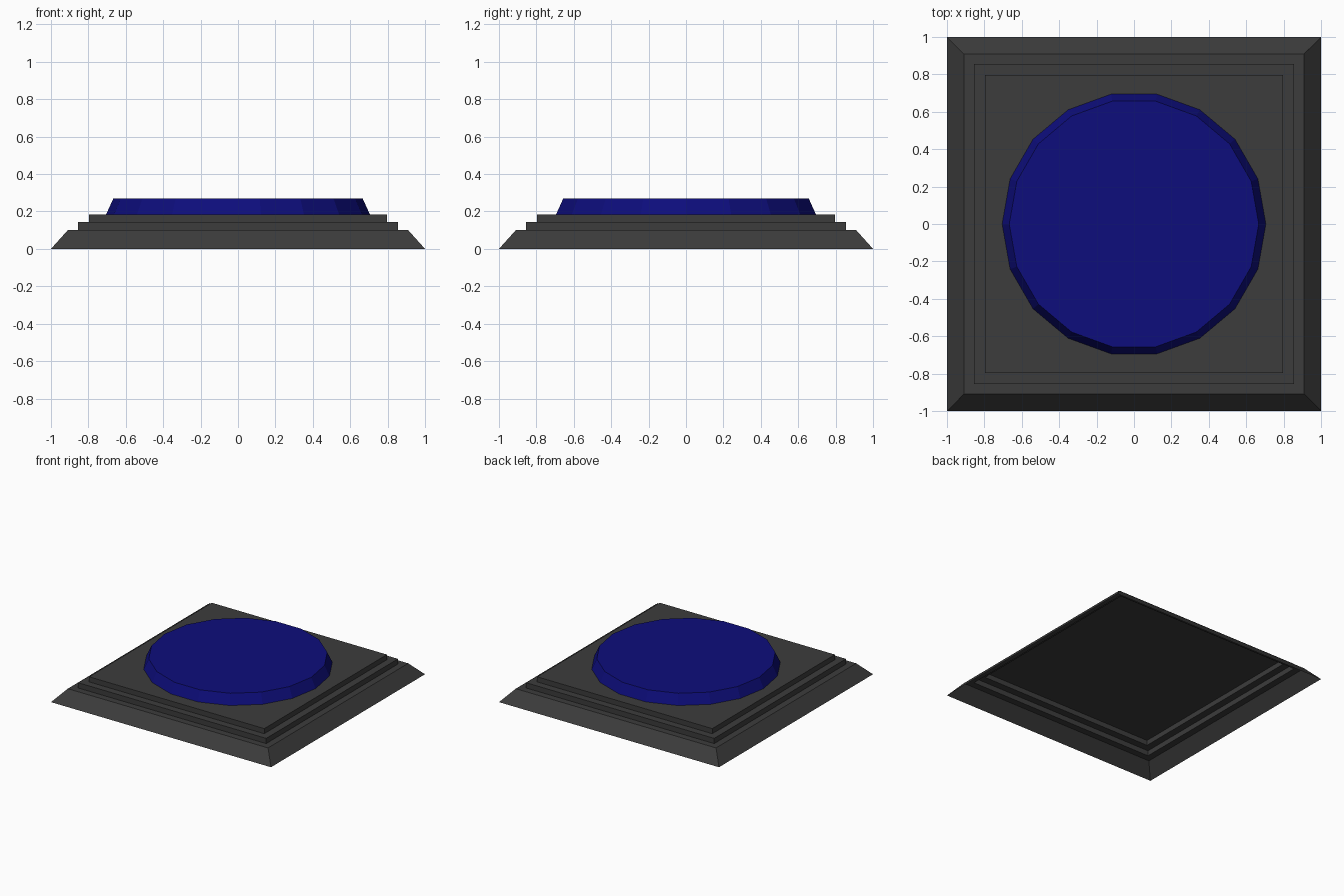
import bpy, bmesh
from math import cos, sin, pi

if "Cube" in bpy.data.objects:
    bpy.data.objects.remove(bpy.data.objects["Cube"])


def stacked_shell(name, sides, rings, start, color):
    """Open-bottomed shell: (radius, z) rings bridged together, capped on top."""
    bm = bmesh.new()
    previous = None
    for radius, z in rings:
        ring = [bm.verts.new((radius * cos(start + 2 * pi * i / sides),
                              radius * sin(start + 2 * pi * i / sides), z))
                for i in range(sides)]
        if previous:
            for i in range(sides):
                j = (i + 1) % sides
                bm.faces.new((previous[i], previous[j], ring[j], ring[i]))
        previous = ring
    bm.faces.new(previous)
    mesh = bpy.data.meshes.new(name)
    bm.to_mesh(mesh)
    bm.free()
    mat = bpy.data.materials.new(name + "_material")
    mat.diffuse_color = (*color, 1)
    mat.use_nodes = True
    mat.node_tree.nodes["Principled BSDF"].inputs["Base Color"].default_value = mat.diffuse_color
    mesh.materials.append(mat)
    obj = bpy.data.objects.new(name, mesh)
    bpy.context.collection.objects.link(obj)
    return obj


# Square stepped base, hollow underneath (half width, height)
steps = [(1.0, 0.0), (0.91, 0.1), (0.855, 0.1), (0.855, 0.143),
         (0.796, 0.143), (0.796, 0.185)]
stacked_shell("stepped_base", 4, [(w * 2 ** 0.5, z) for w, z in steps],
              pi / 4, (0.045, 0.045, 0.045))

# Tapered 18-sided pad
stacked_shell("round_pad", 18, [(0.705, 0.185), (0.667, 0.268)],
              0, (0.004, 0.004, 0.2))
